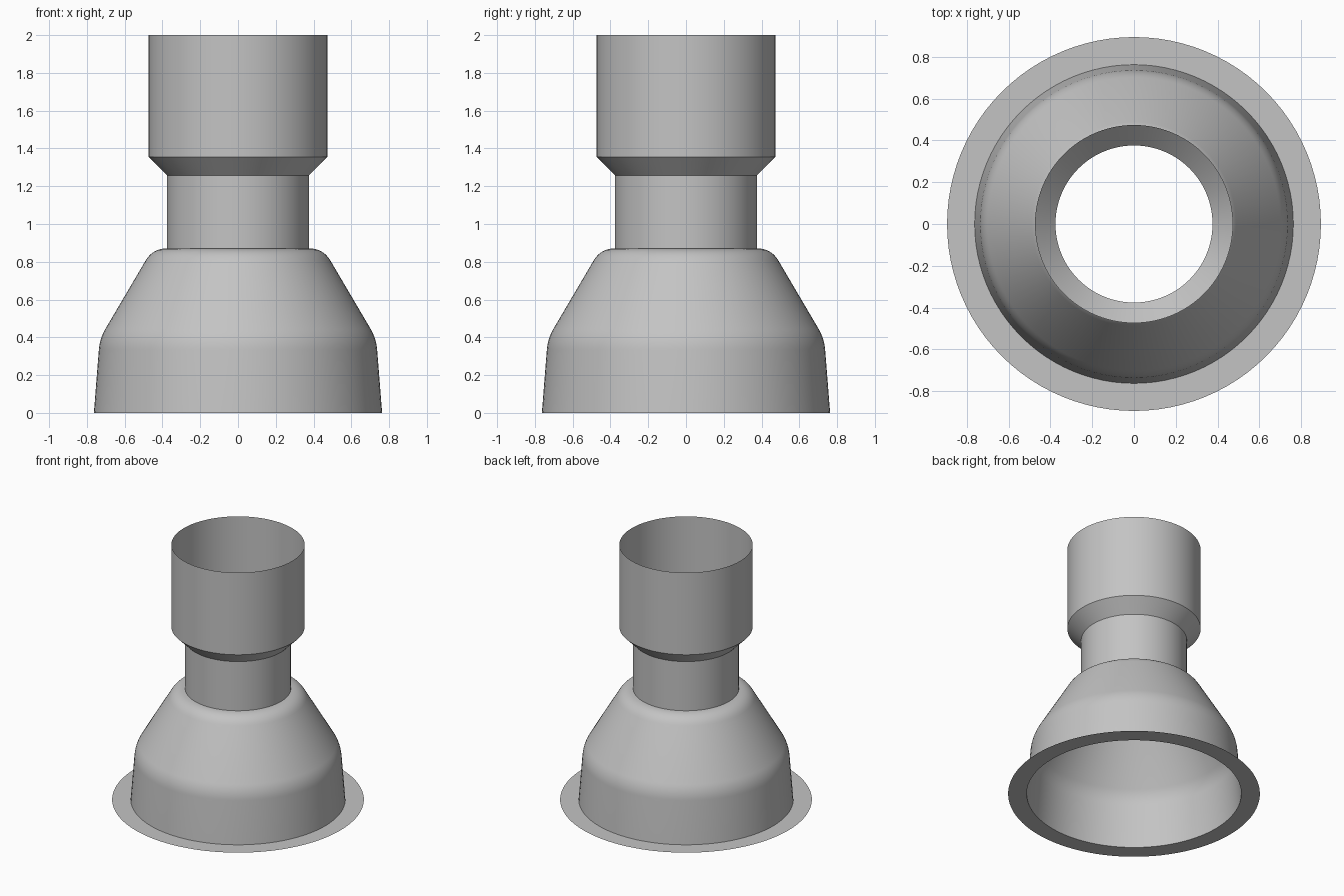
import bpy
import bmesh
from math import cos, sin, tau, radians
from mathutils import Vector

SIDES = 96

cube = bpy.data.objects.get("Cube")
if cube:
    bpy.data.objects.remove(cube, do_unlink=True)

# Single plain grey
grey = bpy.data.materials.new("plain grey")
grey.use_nodes = True
color = (0.55, 0.55, 0.55, 1)
grey.diffuse_color = color
grey.node_tree.nodes["Principled BSDF"].inputs["Base Color"].default_value = color


def fillet(before, corner, after, length, steps=8):
    """Round a profile corner, starting and ending at the given tangent length."""
    c = Vector(corner)
    a = c + (Vector(before) - c).normalized() * length
    b = c + (Vector(after) - c).normalized() * length
    ts = [i / steps for i in range(steps + 1)]
    return [tuple(a * (1 - t) ** 2 + c * 2 * t * (1 - t) + b * t * t) for t in ts]


def revolve(name, profile):
    """Turn a (radius, height) profile into a thin open shell around z."""
    bm = bmesh.new()
    rings = [[bm.verts.new((r * cos(tau * i / SIDES), r * sin(tau * i / SIDES), z))
              for i in range(SIDES)] for r, z in profile]
    for low, high in zip(rings, rings[1:]):
        for i in range(SIDES):
            k = (i + 1) % SIDES
            bm.faces.new((low[i], low[k], high[k], high[i]))
    mesh = bpy.data.meshes.new(name)
    bm.to_mesh(mesh)
    bm.free()
    mesh.materials.append(grey)
    obj = bpy.data.objects.new(name, mesh)
    bpy.context.collection.objects.link(obj)
    bpy.ops.object.select_all(action="DESELECT")
    obj.select_set(True)
    bpy.context.view_layer.objects.active = obj
    bpy.ops.object.shade_smooth_by_angle(angle=radians(30))
    return obj


# Key profile points
foot = (0.763, 0)
hip = (0.732, 0.394)
shoulder = (0.451, 0.871)
neck_base = (0.376, 0.871)

# Flat flange lying on the ground
revolve("base_flange", [(0.895, 0), foot])

# Tapered skirt and sloped shoulder, with rounded bends
revolve("flared_body", [foot]
        + fillet(foot, hip, shoulder, 0.06)
        + fillet(hip, shoulder, neck_base, 0.075))

# Narrow neck, conical step and wide open socket
revolve("neck_and_socket", [neck_base, (0.376, 1.257), (0.474, 1.356), (0.474, 2)])
